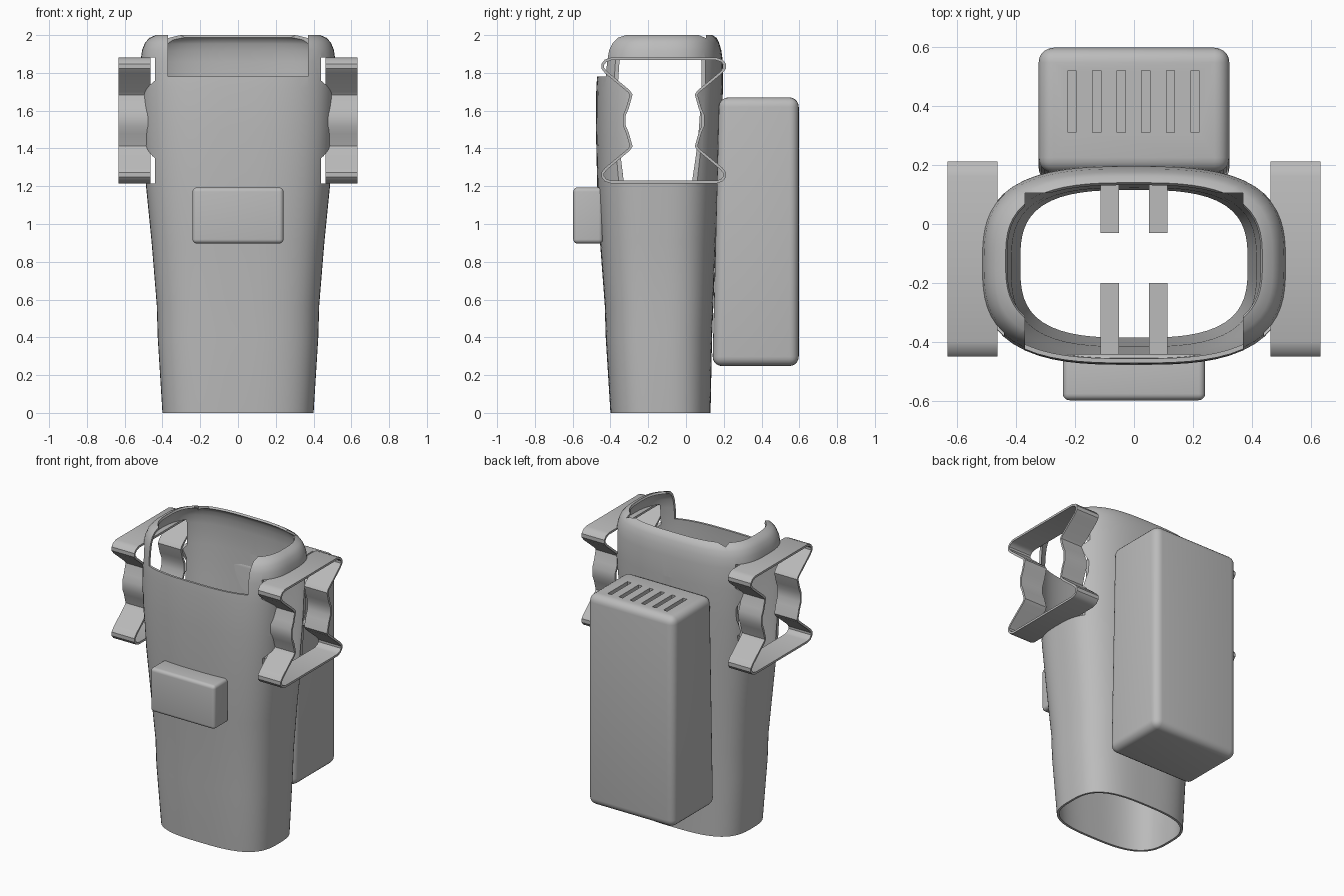
import bpy, bmesh, math

old = bpy.data.objects.get("Cube")
if old:
    bpy.data.objects.remove(old, do_unlink=True)

grey = bpy.data.materials.new("plain_grey")
grey.use_nodes = True
COLOR = (0.5, 0.5, 0.5, 1)
grey.diffuse_color = COLOR
grey.node_tree.nodes["Principled BSDF"].inputs["Base Color"].default_value = COLOR


def make(name, bm):
    bmesh.ops.recalc_face_normals(bm, faces=bm.faces)
    mesh = bpy.data.meshes.new(name)
    bm.to_mesh(mesh)
    bm.free()
    mesh.materials.append(grey)
    obj = bpy.data.objects.new(name, mesh)
    bpy.context.collection.objects.link(obj)
    return obj


def apply_mod(obj, kind, **settings):
    mod = obj.modifiers.new(kind, kind)
    for key, value in settings.items():
        setattr(mod, key, value)
    bpy.ops.object.select_all(action="DESELECT")
    obj.select_set(True)
    bpy.context.view_layer.objects.active = obj
    bpy.ops.object.modifier_apply(modifier=mod.name)


def smooth(obj, degrees=35):
    bpy.ops.object.select_all(action="DESELECT")
    obj.select_set(True)
    bpy.context.view_layer.objects.active = obj
    bpy.ops.object.shade_smooth_by_angle(angle=math.radians(degrees))


def cut(obj, cutter):
    cutter.hide_render = True
    apply_mod(obj, "BOOLEAN", operation="DIFFERENCE", solver="EXACT", object=cutter)
    bpy.data.objects.remove(cutter, do_unlink=True)


def box(name, x0, x1, y0, y1, z0, z1, bevel=0.0, lean=0.0):
    """Box with rounded edges; lean pushes the upper front edge back."""
    bm = bmesh.new()
    bmesh.ops.create_cube(bm, size=1)
    for v in bm.verts:
        front, top = v.co.y < 0, v.co.z > 0
        v.co.x = x1 if v.co.x > 0 else x0
        v.co.y = (y0 + lean * top) if front else y1
        v.co.z = z1 if top else z0
    if bevel:
        bmesh.ops.bevel(bm, geom=bm.edges[:], offset=bevel, segments=5,
                        profile=0.5, affect="EDGES")
    return make(name, bm)


# Tubular body: superellipse rings, each (z, half width, front y, back y)
RINGS = [(0, .40, -.40, .13), (.4, .425, -.425, .138), (.57, .43, -.43, .145),
         (.9, .457, -.455, .157), (1.2, .487, -.47, .172), (1.5, .51, -.477, .187),
         (1.72, .517, -.475, .196), (1.86, .516, -.465, .195), (1.92, .508, -.455, .187),
         (1.96, .492, -.44, .175), (1.985, .47, -.42, .162), (2.0, .435, -.39, .14)]
SIDES = 72


def body_ring(bm, z, half, front, back):
    mid, depth = (front + back) / 2, (back - front) / 2
    ring = []
    for i in range(SIDES):
        a = math.tau * i / SIDES
        c, s = math.cos(a), math.sin(a)
        r = (abs(c) ** 3 + abs(s) ** 3) ** (-1 / 3)
        ring.append(bm.verts.new((half * c * r, mid + depth * s * r, z)))
    return ring


def bridge(bm, a, b):
    for i in range(len(a)):
        j = (i + 1) % len(a)
        bm.faces.new((a[i], a[j], b[j], b[i]))


bm = bmesh.new()
loops = [body_ring(bm, *r) for r in RINGS]
for lower, upper in zip(loops, loops[1:]):
    bridge(bm, lower, upper)
body = make("body_shell", bm)
apply_mod(body, "SOLIDIFY", thickness=0.015, offset=-1)

# Front notch through the rolled rim
cut(body, box("notch_cutter", -.37, .37, -1, .105, 1.78, 2.2))

# Clip outline: one quadrant, mirrored in depth and height
QUADRANT = [(.28, .333), (.312, .322), (.33, .30), (.33, .275), (.31, .25),
            (.19, .15), (.18, .135), (.198, .07), (.215, .03)]


def clip_outline():
    upper = QUADRANT + [(y, -z) for y, z in reversed(QUADRANT)]
    full = upper + [(-y, -z) for y, z in upper]
    return [(y - .118, z + 1.548) for y, z in full]


def clip_tube(name, x0, x1, capped):
    bm = bmesh.new()
    ends = [[bm.verts.new((x, y, z)) for y, z in clip_outline()] for x in (x0, x1)]
    bridge(bm, *ends)
    if capped:
        for ring in ends:
            bm.faces.new(ring)
    return make(name, bm)


# Side openings and the band clips around them
for side, sign in (("left", 1), ("right", -1)):
    cut(body, clip_tube("opening_cutter", sign * .44, sign * .7, True))
    clip = clip_tube(side + "_clip", sign * .462, sign * .632, False)
    apply_mod(clip, "SOLIDIFY", thickness=0.014, offset=-1, use_even_offset=True)
    smooth(clip, 32)

# Small hole in the back wall above the case
bm = bmesh.new()
bmesh.ops.create_cone(bm, cap_ends=True, segments=16, radius1=.014, radius2=.014, depth=.2)
for v in bm.verts:
    v.co = (v.co.x, v.co.z + .19, v.co.y + 1.73)
cut(body, make("hole_cutter", bm))
smooth(body)

# Back case with vent slots in its top
case = box("back_case", -.323, .323, .14, .597, .248, 1.67, bevel=.05, lean=.035)
for i in range(6):
    x = -.21 + i * .0834
    cut(case, box("slot_cutter", x - .014, x + .014, .31, .52, 1.63, 1.8))
smooth(case)

# Front pad
smooth(box("front_pad", -.241, .241, -.597, -.44, .897, 1.193, bevel=.022))

# Inner tabs reaching in from the front and back walls
for side, x in (("left", .082), ("right", -.082)):
    box(side + "_front_tab", x - .032, x + .032, -.46, -.2, 1.02, 1.06)
    box(side + "_back_tab", x - .032, x + .032, -.03, .16, 1.02, 1.06)
